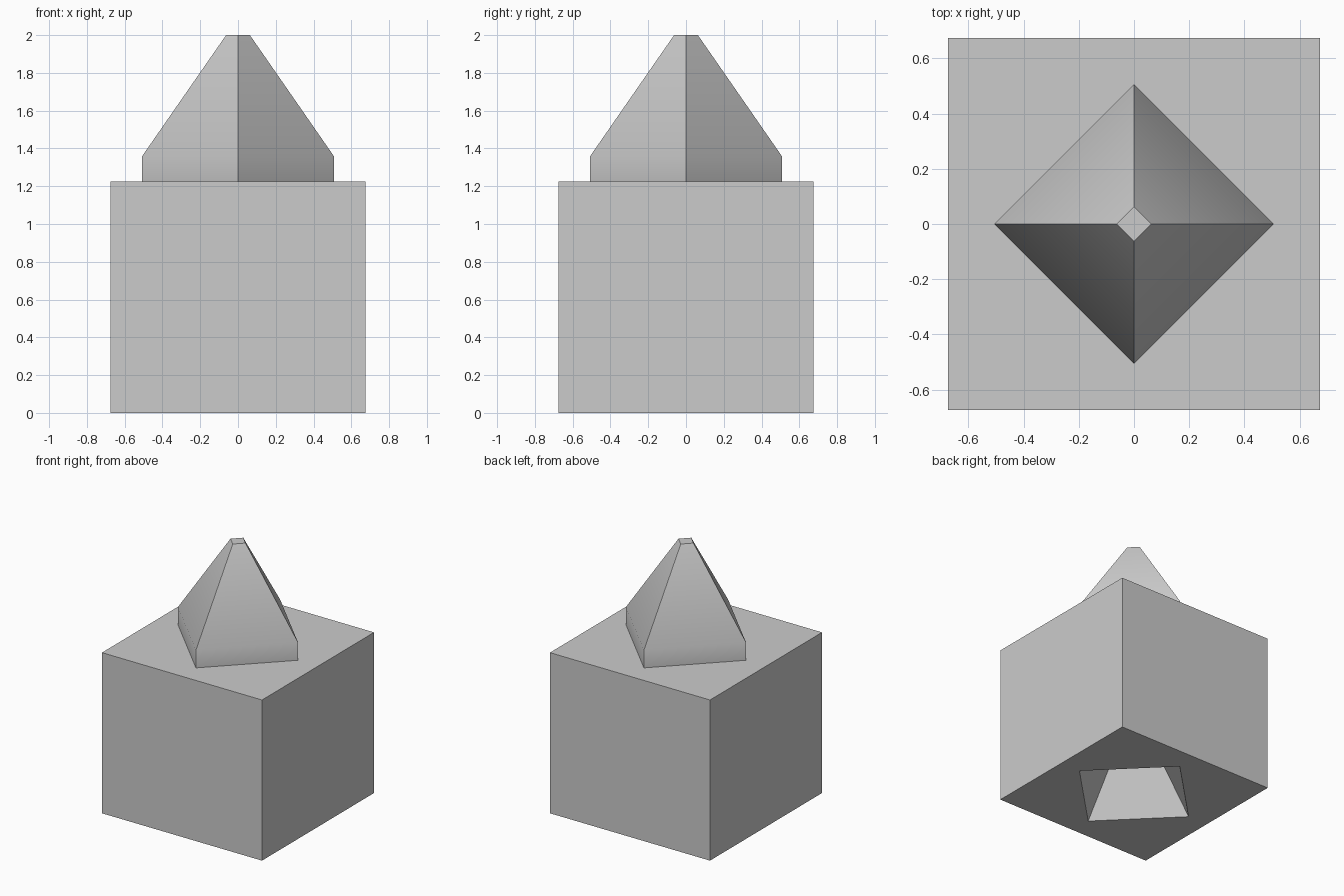
import bpy
import bmesh
from math import radians
from mathutils import Matrix

HALF, TOP = 0.675, 1.225           # block half width and height
RIM, TIP = 0.507, 0.063            # corner radii of the peg
SHOULDER, RISE = 0.135, 0.775      # straight foot and full height of the peg

old = bpy.data.objects.get("Cube")
if old:
    bpy.data.objects.remove(old)

gray = bpy.data.materials.new("plain gray")
gray.use_nodes = True
color = (0.6, 0.6, 0.6, 1)
gray.diffuse_color = color
gray.node_tree.nodes["Principled BSDF"].inputs["Base Color"].default_value = color


def finish(bm, name):
    bmesh.ops.recalc_face_normals(bm, faces=bm.faces)
    mesh = bpy.data.meshes.new(name)
    bm.to_mesh(mesh)
    bm.free()
    mesh.materials.append(gray)
    obj = bpy.data.objects.new(name, mesh)
    bpy.context.collection.objects.link(obj)
    return obj


def select_only(obj):
    bpy.ops.object.select_all(action='DESELECT')
    obj.select_set(True)
    bpy.context.view_layer.objects.active = obj


def tapered_peg(name, base):
    """Four-sided peg with a straight foot and a truncated tip."""
    bm = bmesh.new()
    rings = []
    for r, z in ((RIM, 0), (RIM, SHOULDER), (TIP, RISE)):
        rings.append([bm.verts.new((x * r, y * r, base + z))
                      for x, y in ((1, 0), (0, 1), (-1, 0), (0, -1))])
    for low, high in zip(rings, rings[1:]):
        for i in range(4):
            j = (i + 1) % 4
            bm.faces.new((low[i], low[j], high[j], high[i]))
    bm.faces.new(rings[0])
    bm.faces.new(rings[-1])
    return finish(bm, name)


# Block
bm = bmesh.new()
bmesh.ops.create_cube(bm, size=1, matrix=Matrix.Translation((0, 0, TOP / 2))
                      @ Matrix.Diagonal((2 * HALF, 2 * HALF, TOP, 1)))
block = finish(bm, "block")

# Tapered socket in the underside
cutter = tapered_peg("socket_cutter", -SHOULDER)
cutter.hide_render = True
cut = block.modifiers.new("socket", 'BOOLEAN')
cut.operation = 'DIFFERENCE'
cut.solver = 'EXACT'
cut.object = cutter
select_only(block)
bpy.ops.object.modifier_apply(modifier=cut.name)
bpy.data.objects.remove(cutter)

# Peg on top, softly shaded across its shoulder
peg = tapered_peg("peg", TOP)
select_only(peg)
bpy.ops.object.shade_smooth_by_angle(angle=radians(30))
